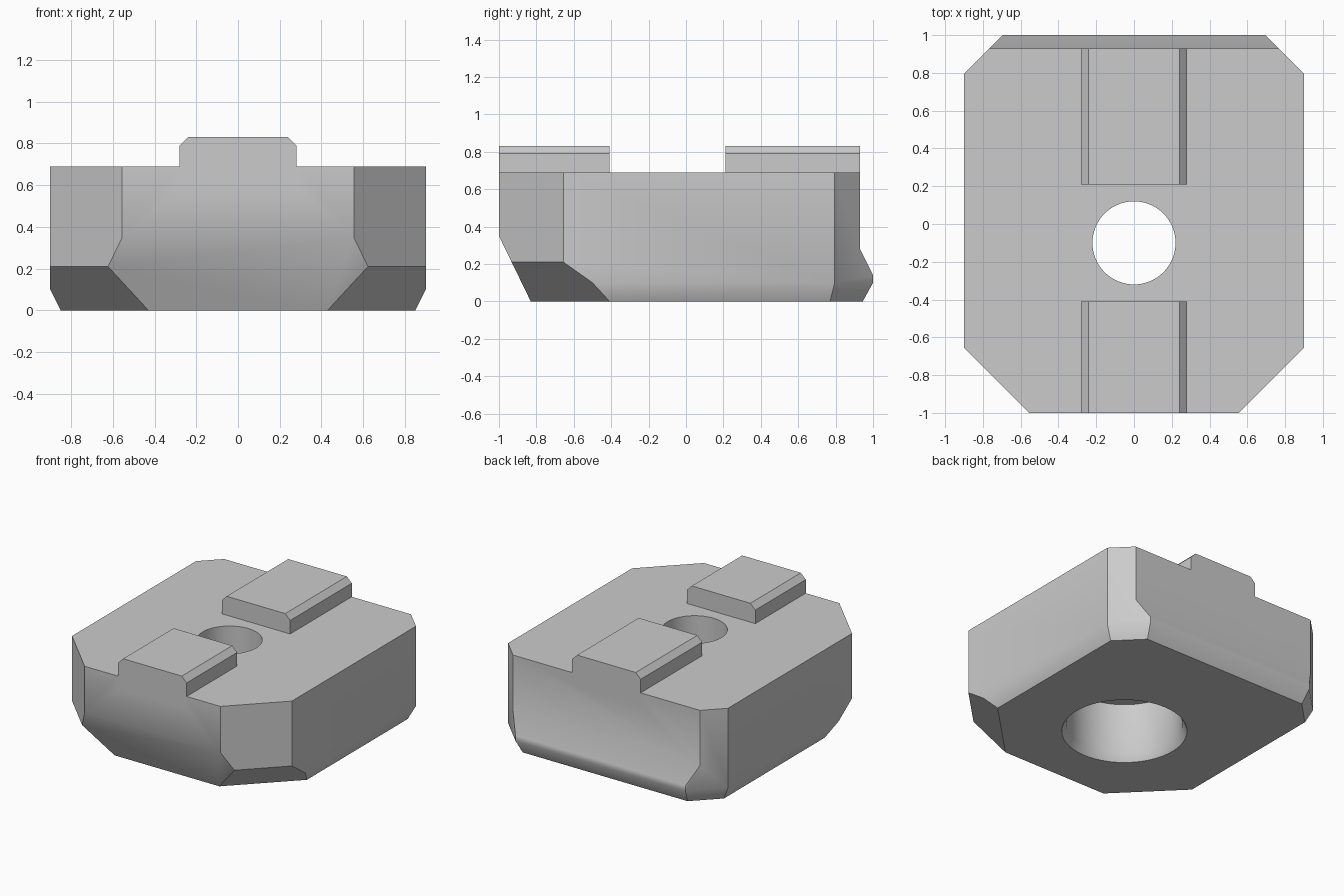
import bpy, bmesh, math
from mathutils import Vector

cube = bpy.data.objects.get("Cube")
if cube:
    bpy.data.objects.remove(cube, do_unlink=True)

grey = bpy.data.materials.new("plain grey")
grey.use_nodes = True
grey.diffuse_color = (0.6, 0.6, 0.6, 1)
grey.node_tree.nodes["Principled BSDF"].inputs["Base Color"].default_value = (0.6, 0.6, 0.6, 1)


def finish(bm, name):
    bmesh.ops.recalc_face_normals(bm, faces=bm.faces)
    mesh = bpy.data.meshes.new(name)
    bm.to_mesh(mesh)
    bm.free()
    mesh.materials.append(grey)
    obj = bpy.data.objects.new(name, mesh)
    bpy.context.collection.objects.link(obj)
    return obj


def prism(points, along):
    """Extrude a closed profile of 3D points along a vector."""
    bm = bmesh.new()
    face = bm.faces.new([bm.verts.new(p) for p in points])
    new = bmesh.ops.extrude_face_region(bm, geom=[face])["geom"]
    bmesh.ops.translate(bm, vec=along, verts=[v for v in new if isinstance(v, bmesh.types.BMVert)])
    return bm


def cut(bm, point, normal):
    """Slice off everything on the outer side of a plane and cap it."""
    geom = bm.verts[:] + bm.edges[:] + bm.faces[:]
    res = bmesh.ops.bisect_plane(bm, geom=geom, dist=1e-5, plane_co=point,
                                 plane_no=normal, clear_outer=True)
    edges = [e for e in res["geom_cut"] if isinstance(e, bmesh.types.BMEdge)]
    bmesh.ops.contextual_create(bm, geom=edges)


def boolean(target, tool, operation):
    mod = target.modifiers.new(operation.title(), "BOOLEAN")
    mod.operation, mod.solver, mod.object = operation, "EXACT", tool
    bpy.ops.object.select_all(action="DESELECT")
    target.select_set(True)
    bpy.context.view_layer.objects.active = target
    bpy.ops.object.modifier_apply(modifier=mod.name)
    bpy.data.objects.remove(tool, do_unlink=True)


# Body: side profile extruded across the width
side = [(-0.83, 0), (-1, 0.35), (-1, 0.69), (0.93, 0.69), (0.93, 0.28),
        (1, 0.14), (1, 0.1), (0.945, 0)]
bm = prism([(-0.9, y, z) for y, z in side], (1.8, 0, 0))
for s in (-1, 1):
    cut(bm, (s * 0.9, -0.655, 0), Vector((s, -1, 0)))         # front corner
    cut(bm, (s * 0.9, -0.655, 0.21), Vector((s, -1, -1.41)))  # front corner underside
    cut(bm, (s * 0.9, 0.795, 0), Vector((s, 1, 0)))           # back corner
    cut(bm, (s * 0.9, 0.795, 0.1), Vector((s, 1, -0.75)))     # back corner underside
    cut(bm, (s * 0.9, 0, 0.1), Vector((s, 0, -0.5)))          # side underside
body = finish(bm, "body")

# Chamfered key ridges on the top, front and back
ridge = [(-0.28, 0.6), (0.28, 0.6), (0.28, 0.79), (0.24, 0.83), (-0.24, 0.83), (-0.28, 0.79)]
for name, y0, y1 in (("front_key", -1, -0.41), ("back_key", 0.21, 0.93)):
    key = finish(prism([(x, y0, z) for x, z in ridge], (0, y1 - y0, 0)), name)
    boolean(body, key, "UNION")

# Stepped round bore: wide from below, narrow through the top
bore = [(0, -0.1), (0.475, -0.1), (0.39, 0.055), (0.39, 0.43), (0.22, 0.43), (0.22, 1), (0, 1)]
bm = bmesh.new()
verts = [bm.verts.new((r, -0.1, z)) for r, z in bore]
edges = [bm.edges.new(pair) for pair in zip(verts, verts[1:])]
bmesh.ops.spin(bm, geom=verts + edges, cent=(0, -0.1, 0), axis=(0, 0, 1),
               angle=math.tau, steps=64)
bmesh.ops.remove_doubles(bm, verts=bm.verts, dist=1e-4)
boolean(body, finish(bm, "bore_cutter"), "DIFFERENCE")

bpy.ops.object.shade_smooth_by_angle(angle=math.radians(30))
